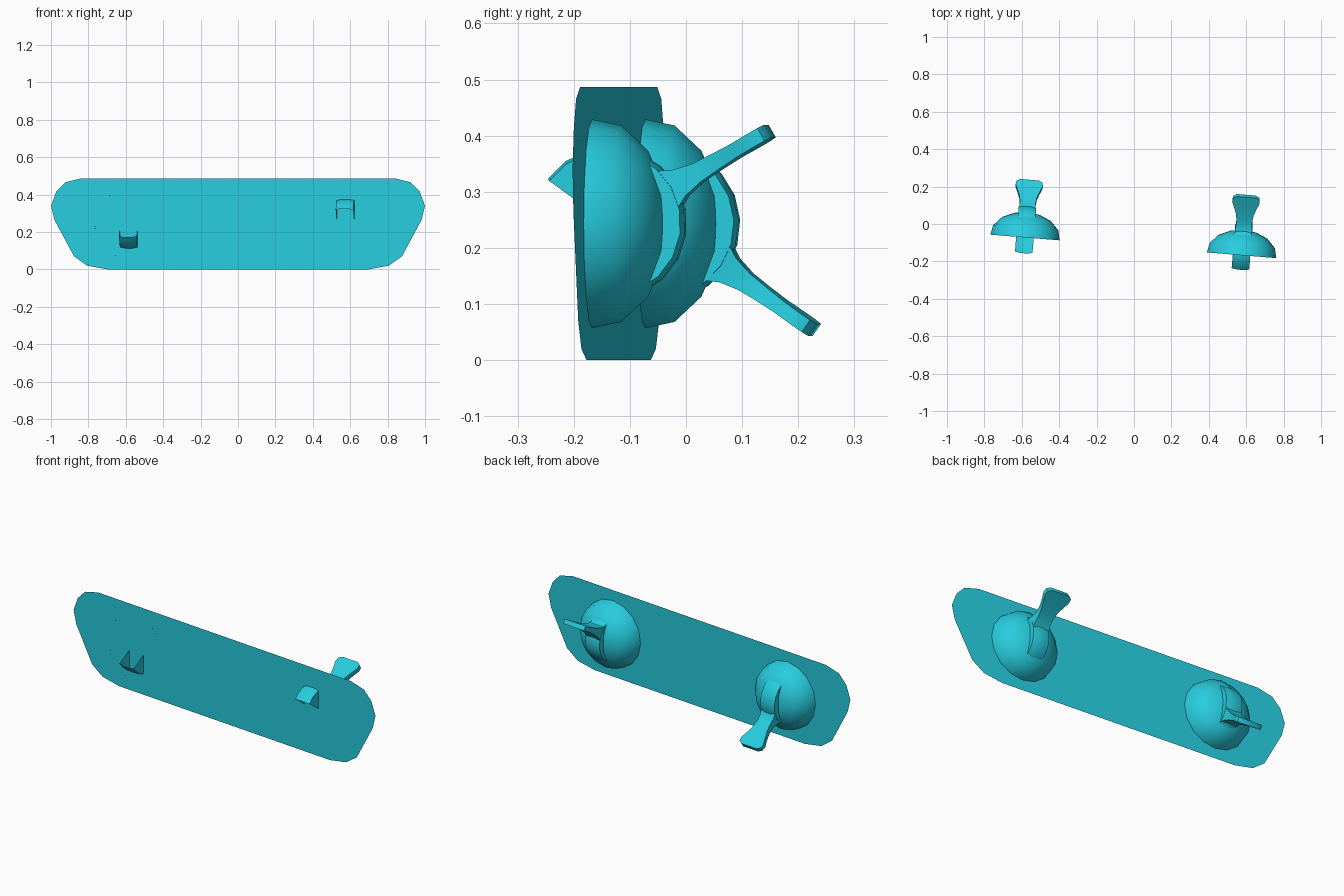
import bpy, math
from mathutils import Matrix, Vector

cube = bpy.data.objects.get("Cube")
if cube:
    bpy.data.objects.remove(cube)

teal = bpy.data.materials.new("teal")
teal.use_nodes = True
teal.diffuse_color = (0.02, 0.61, 0.74, 1)
teal.node_tree.nodes["Principled BSDF"].inputs["Base Color"].default_value = teal.diffuse_color

TILT = Matrix.Rotation(-0.082, 4, 'Z')
PLATE_Y = -0.12
MID_Z = 0.243


def make(name, verts, faces, matrix, smooth=None):
    mesh = bpy.data.meshes.new(name)
    mesh.from_pydata([matrix @ Vector(v) for v in verts], [], faces)
    mesh.materials.append(teal)
    mesh.update()
    obj = bpy.data.objects.new(name, mesh)
    bpy.context.collection.objects.link(obj)
    if smooth:
        bpy.ops.object.select_all(action='DESELECT')
        obj.select_set(True)
        bpy.context.view_layer.objects.active = obj
        bpy.ops.object.shade_smooth_by_angle(angle=math.radians(smooth))
    return obj


def loft(rings, closed=True):
    """Quads between successive rings of equal length."""
    n = len(rings[0])
    verts = [p for ring in rings for p in ring]
    faces = []
    for i in range(len(rings) - 1):
        for j in range(n if closed else n - 1):
            k = (j + 1) % n
            faces.append((i * n + j, i * n + k, (i + 1) * n + k, (i + 1) * n + j))
    return verts, faces


# Backing plate: mirrored half outline, a single thin sheet
half = [(0.70, 0), (0.81, 0.02), (0.88, 0.07), (0.985, 0.265),
        (1.003, 0.34), (0.975, 0.415), (0.927, 0.465), (0.84, 0.487)]
outline = half + [(-x, z) for x, z in reversed(half)]
make("backing_plate", [(x, 0, z) for x, z in outline], [range(len(outline))],
     Matrix.Translation((0, PLATE_Y, 0)) @ TILT)


def build_dome(name, matrix):
    profile = [(0.186, 0), (0.175, 0.052), (0.13, 0.1), (0.068, 0.127), (0.004, 0.135)]
    turns = [math.tau * j / 16 for j in range(16)]
    rings = [[(r * math.sin(a), h, r * math.cos(a)) for a in turns] for r, h in profile]
    verts, faces = loft(rings)
    faces.append(range(len(verts) - 16, len(verts)))
    make(name, verts, faces, matrix, 40)


def build_drum(name, matrix):
    # Hollow crowned rim with a flat sector on each side
    columns = [(-0.047, 0.13), (-0.018, 0.136), (0.018, 0.136), (0.047, 0.13)]
    angles = [math.radians(-114 + 19 * i) for i in range(13)]
    rings = [[(x, r * math.cos(a), r * math.sin(a)) for x, r in columns] for a in angles]
    verts, faces = loft(rings, closed=False)
    for column, x in ((0, -0.047), (3, 0.047)):
        verts.append((x, 0, 0))
        hub = len(verts) - 1
        for i in range(len(rings) - 1):
            faces.append((hub, i * 4 + column, (i + 1) * 4 + column))
    make(name, verts, faces, matrix, 35)


def build_paddle(name, matrix):
    # Stations along the lever: distance, half width, half thickness
    stations = [(0.115, 0.047, 0.042), (0.145, 0.044, 0.026), (0.18, 0.042, 0.018),
                (0.22, 0.047, 0.015), (0.26, 0.06, 0.013), (0.295, 0.073, 0.013),
                (0.318, 0.07, 0.013), (0.33, 0.05, 0.013)]
    rings = [[(-w, d, -t), (w, d, -t), (w, d, t), (-w, d, t)] for d, w, t in stations]
    verts, faces = loft(rings)
    n = len(verts)
    faces += [(3, 2, 1, 0), (n - 4, n - 3, n - 2, n - 1)]
    make(name, verts, faces, matrix, 35)


# Two switches, one flipped up and one flipped down
for side, x, flip in (("left", 0.575, 30), ("right", -0.583, -35)):
    base = Matrix.Translation((x, PLATE_Y - 0.082 * x, MID_Z)) @ TILT
    pivot = base @ Matrix.Translation((0, 0.032, 0)) @ Matrix.Rotation(math.radians(flip), 4, 'X')
    build_dome(side + "_dome", base)
    build_drum(side + "_lever_drum", pivot)
    build_paddle(side + "_lever_paddle", pivot)
